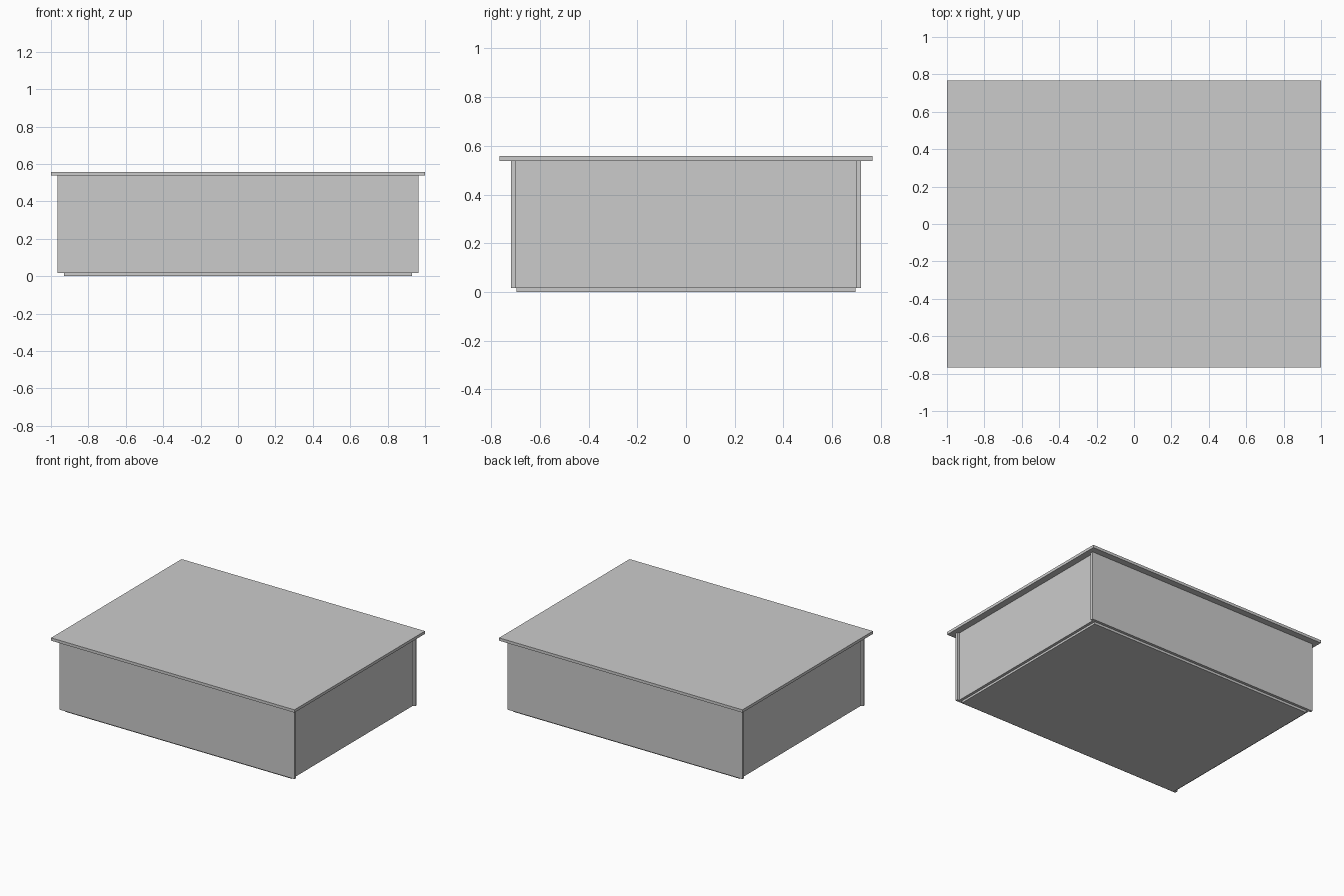
import bpy, bmesh
from mathutils import Vector

if "Cube" in bpy.data.objects:
    bpy.data.objects.remove(bpy.data.objects["Cube"])


def panel(name, lo, hi):
    """Flat rectangular board spanning two opposite corners."""
    lo, hi = Vector(lo), Vector(hi)
    bm = bmesh.new()
    bmesh.ops.create_cube(bm, size=1)
    bmesh.ops.scale(bm, vec=hi - lo, verts=bm.verts)
    bmesh.ops.translate(bm, vec=(hi - lo) / 2, verts=bm.verts)
    bmesh.ops.translate(bm, vec=-(hi - lo) / 2, verts=bm.verts)
    mesh = bpy.data.meshes.new(name)
    bm.to_mesh(mesh)
    bm.free()
    obj = bpy.data.objects.new(name, mesh)
    obj.location = (lo + hi) / 2
    bpy.context.collection.objects.link(obj)
    return obj


BOTTOM, RIM, TOP = 0.016, 0.537, 0.558   # wall bottom, wall top, lid top
OUT_Y, IN_Y = 0.718, 0.698               # front/back wall faces
OUT_X, IN_X = 0.95, 0.93                 # inset side wall faces
WALL_X = 0.966                           # front/back wall half length

# Overhanging lid
panel("lid", (-1, -0.766, RIM), (1, 0.766, TOP))

# Base board set between the walls, dropping slightly below them
panel("base", (-IN_X, -0.696, 0), (IN_X, 0.696, 0.021))

# Long walls overlap the ends of the inset side walls
panel("front_wall", (-WALL_X, -OUT_Y, BOTTOM), (WALL_X, -IN_Y, RIM))
panel("back_wall", (-WALL_X, IN_Y, BOTTOM), (WALL_X, OUT_Y, RIM))
panel("left_wall", (-OUT_X, -IN_Y, BOTTOM), (-IN_X, IN_Y, RIM))
panel("right_wall", (IN_X, -IN_Y, BOTTOM), (OUT_X, IN_Y, RIM))
